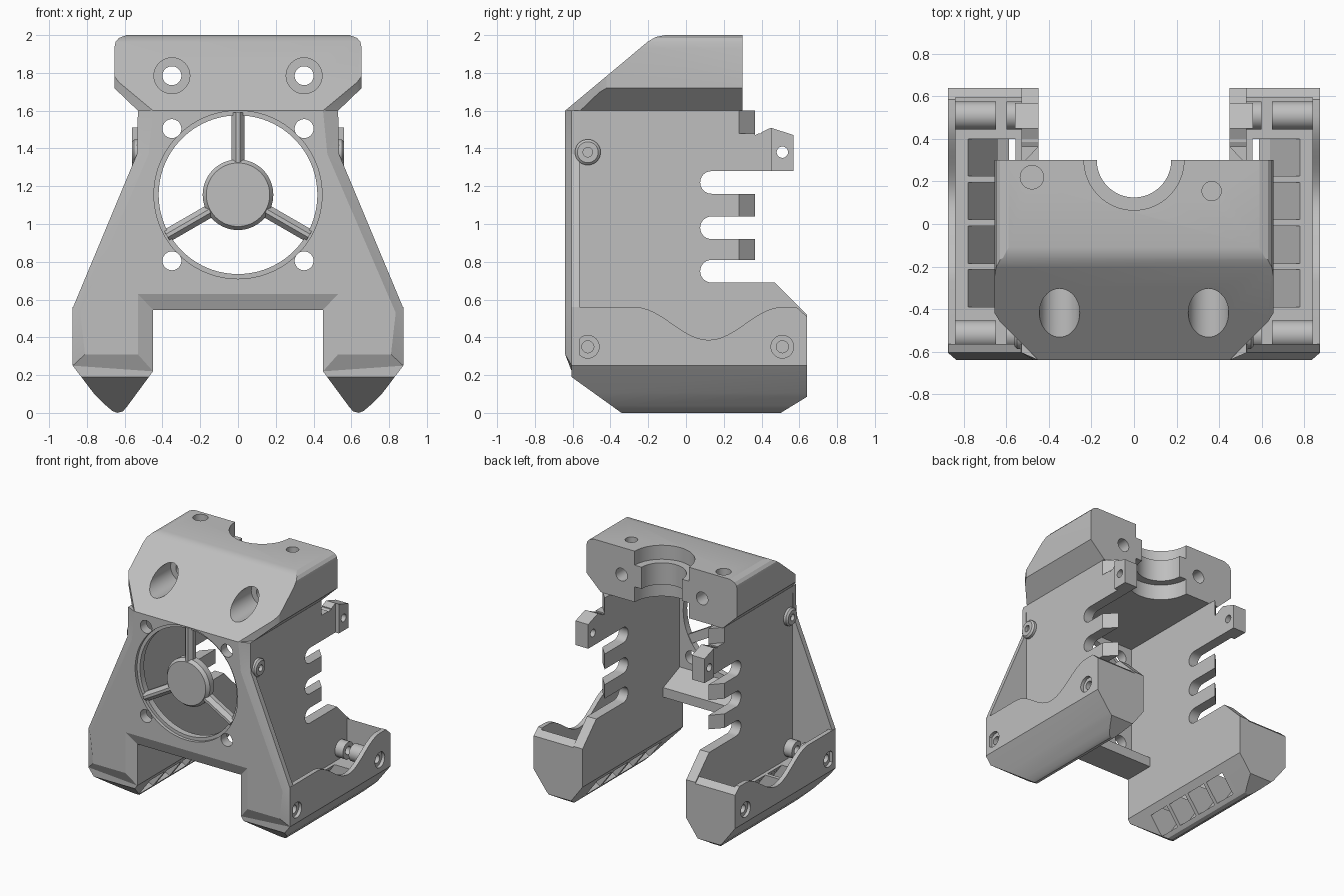
import bpy, bmesh, math
from mathutils import Vector

cube = bpy.data.objects.get("Cube")
if cube:
    bpy.data.objects.remove(cube, do_unlink=True)

grey = bpy.data.materials.new("light grey plastic")
grey.use_nodes = True
COLOUR = (0.52, 0.52, 0.52, 1)
grey.diffuse_color = COLOUR
grey.node_tree.nodes["Principled BSDF"].inputs["Base Color"].default_value = COLOUR
parts = []


def place(axis, p, t):
    """Put a 2D profile point in space, at distance t along the axis."""
    return {"x": (t, p[0], p[1]), "y": (p[0], t, p[1]), "z": (p[0], p[1], t)}[axis]


def loft(name, axis, sections, part=True):
    """Closed solid through (distance, profile) sections of equal point count."""
    bm = bmesh.new()
    rings = [[bm.verts.new(place(axis, p, t)) for p in pts] for t, pts in sections]
    for a, b in zip(rings, rings[1:]):
        n = len(a)
        for i in range(n):
            j = (i + 1) % n
            bm.faces.new((a[i], a[j], b[j], b[i]))
    bm.faces.new(rings[0][::-1])
    bm.faces.new(rings[-1])
    bmesh.ops.recalc_face_normals(bm, faces=bm.faces[:])
    mesh = bpy.data.meshes.new(name)
    bm.to_mesh(mesh)
    bm.free()
    mesh.materials.append(grey)
    obj = bpy.data.objects.new(name, mesh)
    bpy.context.collection.objects.link(obj)
    if part:
        parts.append(obj)
    return obj


def prism(name, axis, pts, a, b, part=True):
    return loft(name, axis, [(a, pts), (b, pts)], part)


def circle(u, v, r, n=48):
    return [(u + r * math.cos(2 * math.pi * i / n), v + r * math.sin(2 * math.pi * i / n))
            for i in range(n)]


def rect(u0, u1, v0, v1):
    return [(u0, v0), (u1, v0), (u1, v1), (u0, v1)]


def bake(obj):
    """Replace the mesh with its modified result."""
    bpy.context.view_layer.update()
    mesh = bpy.data.meshes.new_from_object(
        obj.evaluated_get(bpy.context.evaluated_depsgraph_get()))
    obj.modifiers.clear()
    obj.data = mesh


def cut(obj, axis, pts, a, b, op="DIFFERENCE"):
    cutter = prism("cutter", axis, pts, a, b, False)
    cutter.hide_render = True
    mod = obj.modifiers.new("cut", "BOOLEAN")
    mod.operation, mod.solver, mod.object = op, "EXACT", cutter
    bake(obj)
    bpy.data.objects.remove(cutter, do_unlink=True)


def mirror(obj):
    mod = obj.modifiers.new("mirror", "MIRROR")
    mod.use_mirror_merge = False
    bake(obj)


def both(half):
    """Complete a profile with its mirror image in x."""
    return half + [(-x, z) for x, z in reversed(half)]


# Head block: rounded top corners, sloped front, angled front corners
head = prism("head_block", "y", both([
    (0.53, 1.6), (0.655, 1.72), (0.655, 1.93), (0.648, 1.965), (0.63, 1.985), (0.59, 2.0)]),
    -0.64, 0.30)
cut(head, "x", [(-0.64, 1.6), (-0.20, 1.967), (-0.16, 1.99), (-0.11, 2.0),
                (0.4, 2.1), (0.4, 1.5), (-0.64, 1.5)], -1, 1, "INTERSECT")
cut(head, "z", both([(0.45, -0.64), (0.63, -0.46), (0.655, -0.42), (0.7, 0.4)]),
    1.5, 2.1, "INTERSECT")
for x in (-0.35, 0.35):
    cut(head, "y", circle(x, 1.785, 0.095), -0.8, -0.2)
    cut(head, "y", circle(x, 1.785, 0.05), -0.3, 0.4)
# Stepped round mount in the back of the head
cut(head, "z", circle(0, 0.30, 0.175, 64), 1.5, 2.1)
cut(head, "z", circle(0, 0.30, 0.235, 64), 1.89, 2.1)
cut(head, "z", circle(0, 0.30, 0.235, 64), 1.5, 1.72)
cut(head, "z", circle(-0.48, 0.22, 0.055), 1.85, 2.1)
cut(head, "z", circle(0.365, 0.155, 0.045), 1.85, 2.1)

# Front plate with chamfered outline
inner = both([(0.45, 1.6), (0.473, 1.37), (0.835, 0.53), (0.81, 0.31), (0.53, 0.31), (0.53, 0.63)])
outer = both([(0.53, 1.6), (0.535, 1.37), (0.875, 0.555), (0.875, 0.25), (0.45, 0.22), (0.45, 0.545)])
plate = loft("front_plate", "y", [(-0.64, inner), (-0.605, outer), (-0.565, outer)])
FAN_Z = 1.155
cut(plate, "y", circle(0, FAN_Z, 0.42, 96), -0.8, -0.4)
cut(plate, "y", circle(0, FAN_Z, 0.445, 96), -0.8, -0.615)
for x in (-0.35, 0.35):
    for z in (0.805, 1.505):
        cut(plate, "y", circle(x, z, 0.05), -0.8, -0.4)

# Fan hub and its three ridged spokes
loft("fan_hub", "y", [(-0.64, circle(0, FAN_Z, 0.168, 64)), (-0.615, circle(0, FAN_Z, 0.187, 64)),
                      (-0.565, circle(0, FAN_Z, 0.187, 64))])
for i, angle in enumerate((90, 210, 330)):
    d = Vector((math.cos(math.radians(angle)), math.sin(math.radians(angle))))
    n = Vector((-d.y, d.x))
    c = Vector((0, FAN_Z))

    def bar(w):
        return [tuple(c + d * r + n * s) for r, s in ((0.15, -w), (0.435, -w), (0.435, w), (0.15, w))]
    loft("fan_spoke_%d" % (i + 1), "y", [(-0.635, bar(0.01)), (-0.605, bar(0.035)), (-0.57, bar(0.035))])

# Shelf behind the plate, under the fan
prism("lower_shelf", "x", [(-0.6, 0.545), (-0.36, 0.545), (-0.36, 0.62), (-0.58, 0.71), (-0.6, 0.71)],
      -0.46, 0.46)

# Side walls with three round-ended slots at the back
profile = [(-0.58, 0.23), (0.64, 0.23), (0.64, 0.52), (0.47, 0.69)]
for z, end in ((0.75, 0.365), (0.98, 0.365), (1.22, 0.30)):
    if z > 0.75:
        profile.append((0.365, z - 0.06))
    for k in range(13):
        a = -math.pi / 2 - math.pi * k / 12
        profile.append((0.135 + 0.06 * math.cos(a), z + 0.06 * math.sin(a)))
    if z < 1.2:
        profile.append((end, z + 0.06))
profile += [(0.57, 1.28), (0.57, 1.47), (0.45, 1.51), (0.365, 1.47), (0.365, 1.6), (-0.58, 1.6)]
wall = prism("side_walls", "x", profile, 0.45, 0.53)
for z0, z1 in ((0.79, 1.18), (1.48, 1.65)):
    cut(wall, "z", [(0.54, 0.27), (0.54, 0.4), (0.45, 0.4), (0.45, 0.365)], z0, z1)
cut(wall, "x", circle(0.51, 1.38, 0.03, 24), 0.4, 0.6)
mirror(wall)

# Thickened pad on each rear lug
lug = prism("rear_lugs", "x", [(0.45, 1.28), (0.57, 1.28), (0.57, 1.47), (0.45, 1.51)], 0.52, 0.56)
cut(lug, "x", circle(0.51, 1.38, 0.03, 24), 0.4, 0.6)
mirror(lug)

# Screw bosses on the outside of the walls
boss = loft("wall_bosses", "x", [(0.5, circle(-0.52, 1.38, 0.068)), (0.55, circle(-0.52, 1.38, 0.068)),
                                 (0.562, circle(-0.52, 1.38, 0.055))])
cut(boss, "x", circle(-0.52, 1.38, 0.025, 24), 0.535, 0.6)
mirror(boss)

# Air ducts: pointed cross-section, scooped outer rim, sloped ends
duct = prism("air_ducts", "y", [
    (0.45, 0.56), (0.45, 0.22), (0.59, 0.03), (0.61, 0.008), (0.64, 0.0), (0.665, 0.01),
    (0.70, 0.04), (0.765, 0.105), (0.875, 0.25), (0.875, 0.56)], -0.605, 0.64)
scoop = [(-0.27 + 0.78 * k / 24, 0.473 + 0.087 * math.cos(2 * math.pi * k / 24)) for k in range(25)]
cut(duct, "x", [(-0.7, 0.26), (-0.62, 0.2), (-0.34, -0.001), (0.5, -0.001), (0.64, 0.085), (0.64, 0.51),
                (0.585, 0.56)] + scoop[::-1] + [(-0.7, 0.56)], 0.3, 1, "INTERSECT")
cut(duct, "z", rect(0.53, 0.84, -0.57, 0.595), 0.27, 0.8)
# Four outlet slots leave three fins in each duct
for k in range(4):
    y = -0.39 + 0.205 * k
    cut(duct, "y", [(0.58, 0.3), (0.80, 0.3), (0.64, 0.06), (0.56, 0.02), (0.45, 0.12)], y, y + 0.175)
for y in (-0.52, 0.51):
    cut(duct, "x", circle(y, 0.35, 0.06), 0.82, 0.95)
mirror(duct)

# Screw posts inside the ducts
for label, y in (("front", -0.52), ("rear", 0.51)):
    for side, a, b in (("inner", 0.52, 0.60), ("outer", 0.65, 0.85)):
        post = prism("%s_%s_posts" % (label, side), "x", circle(y, 0.35, 0.066), a, b)
        cut(post, "x", circle(y, 0.35, 0.032, 24), a + 0.02, b + 0.1)
        mirror(post)

# Smooth shading on round surfaces, sharp elsewhere
bpy.ops.object.select_all(action="DESELECT")
for obj in parts:
    obj.select_set(True)
bpy.context.view_layer.objects.active = parts[0]
bpy.ops.object.shade_smooth_by_angle(angle=math.radians(20))
